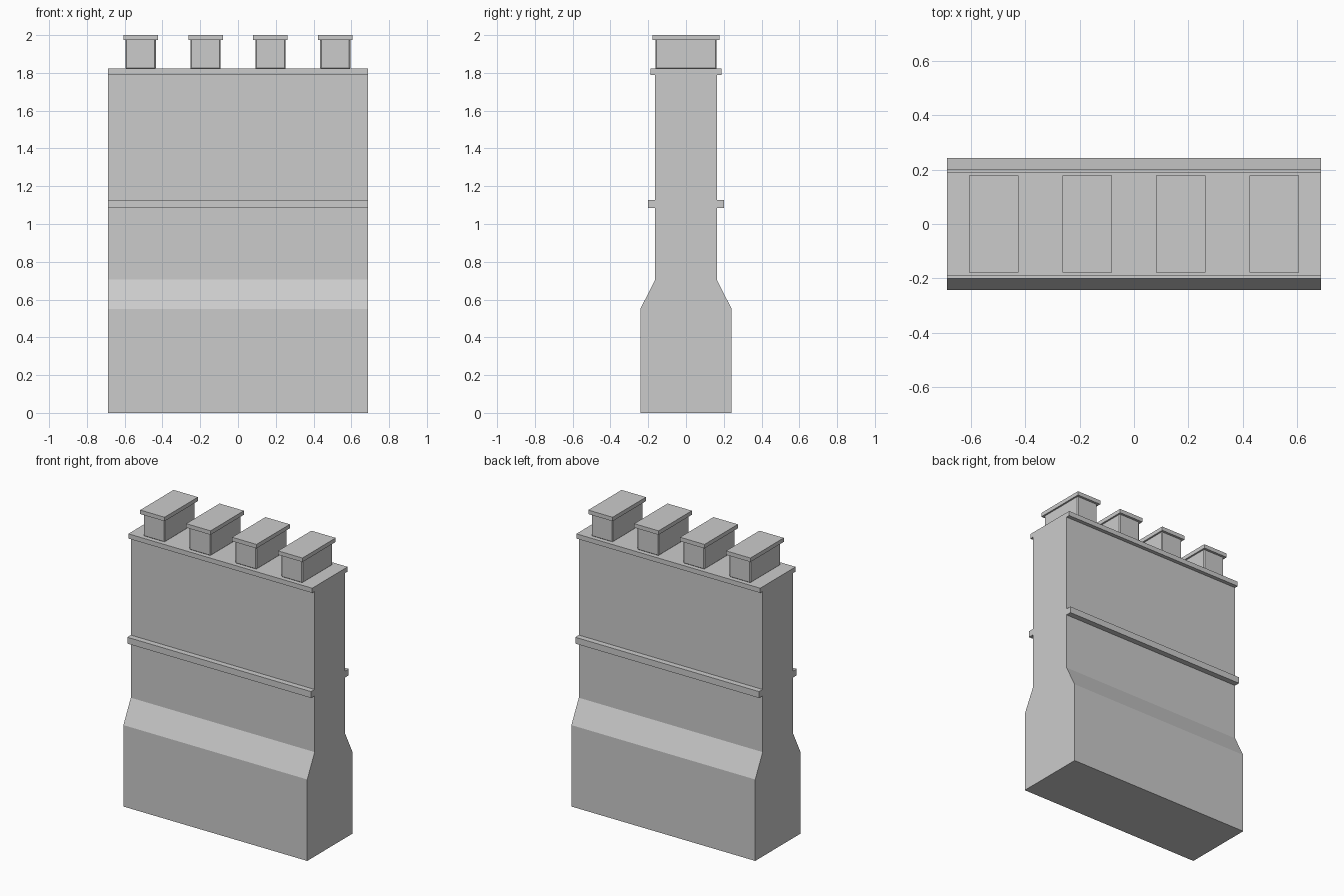
import bpy, bmesh

if "Cube" in bpy.data.objects:
    bpy.data.objects.remove(bpy.data.objects["Cube"])

HALF_X = 0.687   # half length of the stack
BODY_Y = 0.163   # half depth of the shaft


def finish(name, bm):
    bmesh.ops.recalc_face_normals(bm, faces=bm.faces)
    mesh = bpy.data.meshes.new(name)
    bm.to_mesh(mesh)
    bm.free()
    obj = bpy.data.objects.new(name, mesh)
    bpy.context.collection.objects.link(obj)
    return obj


def box(name, x0, x1, y0, y1, z0, z1, bevel=0):
    bm = bmesh.new()
    bmesh.ops.create_cube(bm, size=1)
    for v in bm.verts:
        v.co = (x1 if v.co.x > 0 else x0,
                y1 if v.co.y > 0 else y0,
                z1 if v.co.z > 0 else z0)
    obj = finish(name, bm)
    if bevel:
        mod = obj.modifiers.new("chamfer", 'BEVEL')
        mod.width = bevel
        mod.segments = 1
    return obj


def prism(name, profile, x0, x1):
    # Extrude a (y, z) profile along x
    bm = bmesh.new()
    face = bm.faces.new([bm.verts.new((x0, y, z)) for y, z in profile])
    new = bmesh.ops.extrude_face_region(bm, geom=[face])["geom"]
    verts = [g for g in new if isinstance(g, bmesh.types.BMVert)]
    bmesh.ops.translate(bm, verts=verts, vec=(x1 - x0, 0, 0))
    return finish(name, bm)


# Main shaft and top slab
box("shaft", -HALF_X, HALF_X, -BODY_Y, BODY_Y, 0, 1.79)
box("top_slab", -HALF_X, HALF_X, -0.189, 0.189, 1.79, 1.822)

# Sloped base and string course on front and back
for side, s in (("front", -1), ("back", 1)):
    base = [(BODY_Y, 0), (0.242, 0), (0.242, 0.55), (BODY_Y, 0.705)]
    prism(side + "_base", [(s * y, z) for y, z in base], -HALF_X, HALF_X)
    y0, y1 = sorted((s * BODY_Y, s * 0.201))
    box(side + "_band", -HALF_X, HALF_X, y0, y1, 1.085, 1.128)

# Four flues with lids
for i in range(4):
    x = -0.515 + i * 0.3433
    box(f"flue_{i + 1}", x - 0.08, x + 0.08, -0.162, 0.162, 1.82, 1.98, bevel=0.006)
    box(f"flue_lid_{i + 1}", x - 0.091, x + 0.091, -0.178, 0.178, 1.973, 2.0)
